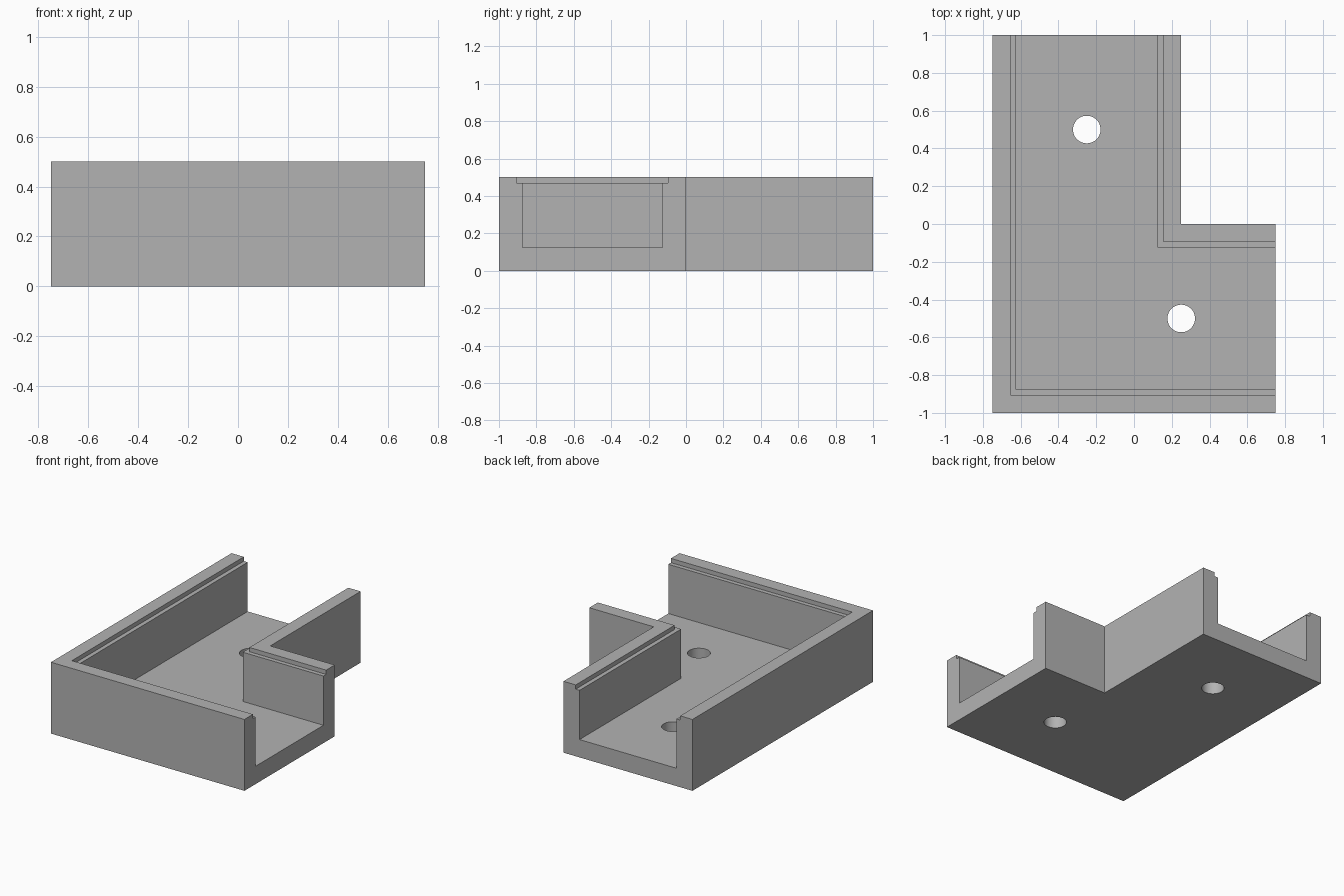
import bpy
import bmesh
import math
from mathutils import Matrix

cube = bpy.data.objects.get("Cube")
if cube:
    bpy.data.objects.remove(cube, do_unlink=True)

HALF_X, HALF_Y, HEIGHT = 0.75, 1.0, 0.5
WIDTH, WALL, FLOOR = 1.0, 0.125, 0.125
STEP, STEP_Z = 0.03, 0.47
HOLE_RADIUS = 0.073

grey = bpy.data.materials.new("plain grey")
grey.use_nodes = True
colour = (0.45, 0.45, 0.45, 1)
grey.diffuse_color = colour
grey.node_tree.nodes["Principled BSDF"].inputs["Base Color"].default_value = colour


def make_object(name, bm):
    bmesh.ops.recalc_face_normals(bm, faces=bm.faces)
    mesh = bpy.data.meshes.new(name)
    bm.to_mesh(mesh)
    bm.free()
    mesh.materials.append(grey)
    obj = bpy.data.objects.new(name, mesh)
    bpy.context.collection.objects.link(obj)
    return obj


# Channel cross-section: offset from the outer side, height; rebated wall tops
half = [(0, 0), (0, HEIGHT), (WALL - STEP, HEIGHT), (WALL - STEP, STEP_Z),
        (WALL, STEP_Z), (WALL, FLOOR)]
profile = half + [(WIDTH - t, z) for t, z in reversed(half)]

# Corner channel: the section swept round a mitred right-angle bend
bm = bmesh.new()
stations = [
    [bm.verts.new((t - HALF_X, HALF_Y, z)) for t, z in profile],
    [bm.verts.new((t - HALF_X, t - HALF_Y, z)) for t, z in profile],
    [bm.verts.new((HALF_X, t - HALF_Y, z)) for t, z in profile],
]
count = len(profile)
for a, b in zip(stations, stations[1:]):
    for i in range(count):
        j = (i + 1) % count
        bm.faces.new((a[i], a[j], b[j], b[i]))
bm.faces.new(stations[0])
bm.faces.new(stations[-1])
bmesh.ops.recalc_face_normals(bm, faces=bm.faces)
bmesh.ops.dissolve_limit(bm, angle_limit=math.radians(1),
                         verts=bm.verts, edges=bm.edges)
channel = make_object("corner_channel", bm)

# Screw holes through the floor
bm = bmesh.new()
for x, y in ((-0.25, 0.5), (0.25, -0.5)):
    bmesh.ops.create_cone(bm, cap_ends=True, segments=48, depth=WIDTH,
                          radius1=HOLE_RADIUS, radius2=HOLE_RADIUS,
                          matrix=Matrix.Translation((x, y, 0)))
cutter = make_object("hole_cutter", bm)
cutter.hide_render = True

cut = channel.modifiers.new("holes", 'BOOLEAN')
cut.operation = 'DIFFERENCE'
cut.solver = 'EXACT'
cut.object = cutter
bpy.ops.object.select_all(action='DESELECT')
bpy.context.view_layer.objects.active = channel
channel.select_set(True)
bpy.ops.object.modifier_apply(modifier=cut.name)
bpy.data.objects.remove(cutter, do_unlink=True)
bpy.ops.object.shade_smooth_by_angle(angle=math.radians(30))
